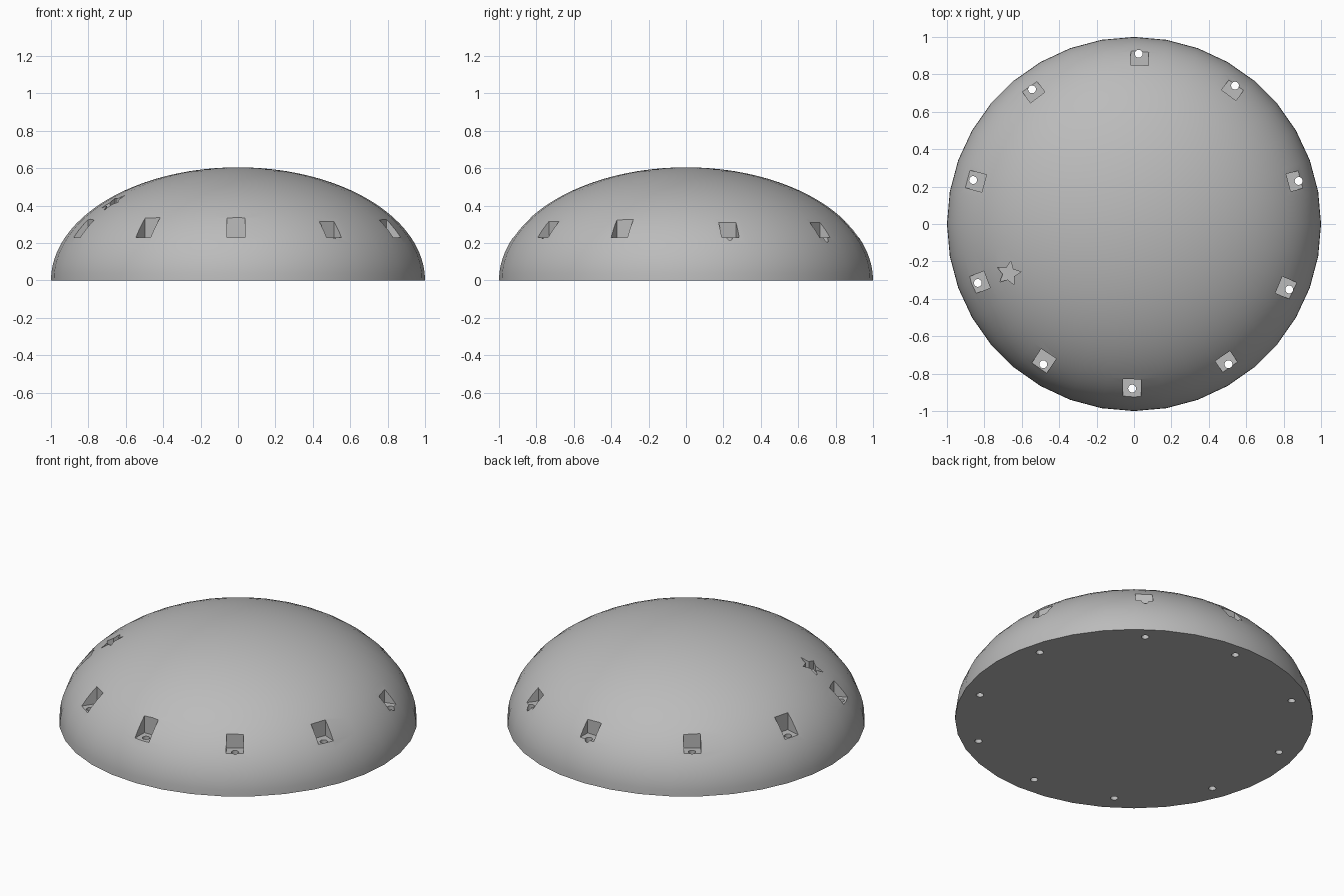
import bpy, bmesh
from math import sin, cos, pi, radians, atan2, hypot
from mathutils import Matrix, Vector

if "Cube" in bpy.data.objects:
    bpy.data.objects.remove(bpy.data.objects["Cube"])

HEIGHT = 0.605
FLOOR = 0.23
SIDES = 36
RINGS = 24

grey = bpy.data.materials.new("plain_grey")
grey.use_nodes = True
grey.diffuse_color = (0.5, 0.5, 0.5, 1)
grey.node_tree.nodes["Principled BSDF"].inputs["Base Color"].default_value = (0.5, 0.5, 0.5, 1)


def make_object(name, bm):
    bmesh.ops.recalc_face_normals(bm, faces=bm.faces)
    mesh = bpy.data.meshes.new(name)
    bm.to_mesh(mesh)
    bm.free()
    mesh.materials.append(grey)
    obj = bpy.data.objects.new(name, mesh)
    bpy.context.collection.objects.link(obj)
    return obj


def prism(bm, outline, low, high):
    """Upright prism over a flat outline."""
    face = bm.faces.new([bm.verts.new((x, y, low)) for x, y in outline])
    grown = bmesh.ops.extrude_face_region(bm, geom=[face])["geom"]
    top = [v for v in grown if isinstance(v, bmesh.types.BMVert)]
    bmesh.ops.translate(bm, verts=top, vec=(0, 0, high - low))


def circle(cx, cy, radii, count, turn=0):
    """Points round a centre, cycling through the given radii."""
    return [(cx + radii[i % len(radii)] * cos(turn + 2 * pi * i / count),
             cy + radii[i % len(radii)] * sin(turn + 2 * pi * i / count))
            for i in range(count)]


# Solid half-ellipsoid dome with a flat base
bm = bmesh.new()
profile = [bm.verts.new((cos(pi / 2 * i / RINGS), 0, HEIGHT * sin(pi / 2 * i / RINGS)))
           for i in range(RINGS)]
profile.append(bm.verts.new((0, 0, HEIGHT)))
edges = [bm.edges.new(pair) for pair in zip(profile, profile[1:])]
bmesh.ops.spin(bm, geom=profile + edges, cent=(0, 0, 0), axis=(0, 0, 1),
               angle=2 * pi, steps=SIDES)
bmesh.ops.remove_doubles(bm, verts=bm.verts, dist=0.0005)
bmesh.ops.holes_fill(bm, edges=[e for e in bm.edges if e.is_boundary], sides=0)
dome = make_object("dome", bm)

# Slot centre x, y, radius of the slot's back wall, and drain hole x, y
slots = [
    (0.03, 0.89, 0.85, 0.025, 0.91), (0.53, 0.72, 0.855, 0.54, 0.74),
    (0.86, 0.23, 0.855, 0.88, 0.23), (0.81, -0.34, 0.84, 0.83, -0.35),
    (0.49, -0.73, 0.85, 0.505, -0.75), (-0.01, -0.87, 0.83, -0.01, -0.88),
    (-0.48, -0.73, 0.83, -0.485, -0.75), (-0.82, -0.31, 0.84, -0.835, -0.315),
    (-0.85, 0.23, 0.83, -0.86, 0.235), (-0.54, 0.71, 0.85, -0.545, 0.72),
]

# Cutters: boxy slots and a star pocket, then drain holes down to the base
pockets, drains = bmesh.new(), bmesh.new()
for x, y, back, hx, hy in slots:
    out = Vector((x, y)).normalized()
    side = Vector((-out.y, out.x)) * 0.048
    prism(pockets, [out * back - side, out * 1.1 - side,
                    out * 1.1 + side, out * back + side], FLOOR, 0.7)
    prism(drains, circle(hx, hy, [0.021], 24), -0.1, FLOOR + 0.05)
prism(pockets, circle(-0.67, -0.265, [0.067, 0.032], 10, radians(8)), 0.37, 0.7)

for name, bm in (("pocket_cutter", pockets), ("drain_cutter", drains)):
    cutter = make_object(name, bm)
    cutter.hide_render = True
    cut = dome.modifiers.new(name, "BOOLEAN")
    cut.operation = "DIFFERENCE"
    cut.solver = "EXACT"
    cut.object = cutter
    bpy.context.view_layer.objects.active = dome
    bpy.ops.object.modifier_apply(modifier=name)
    bpy.data.objects.remove(cutter)

# Smooth shell with crisp cut edges
bpy.ops.object.select_all(action="DESELECT")
dome.select_set(True)
bpy.context.view_layer.objects.active = dome
bpy.ops.object.shade_smooth_by_angle(angle=radians(30))
